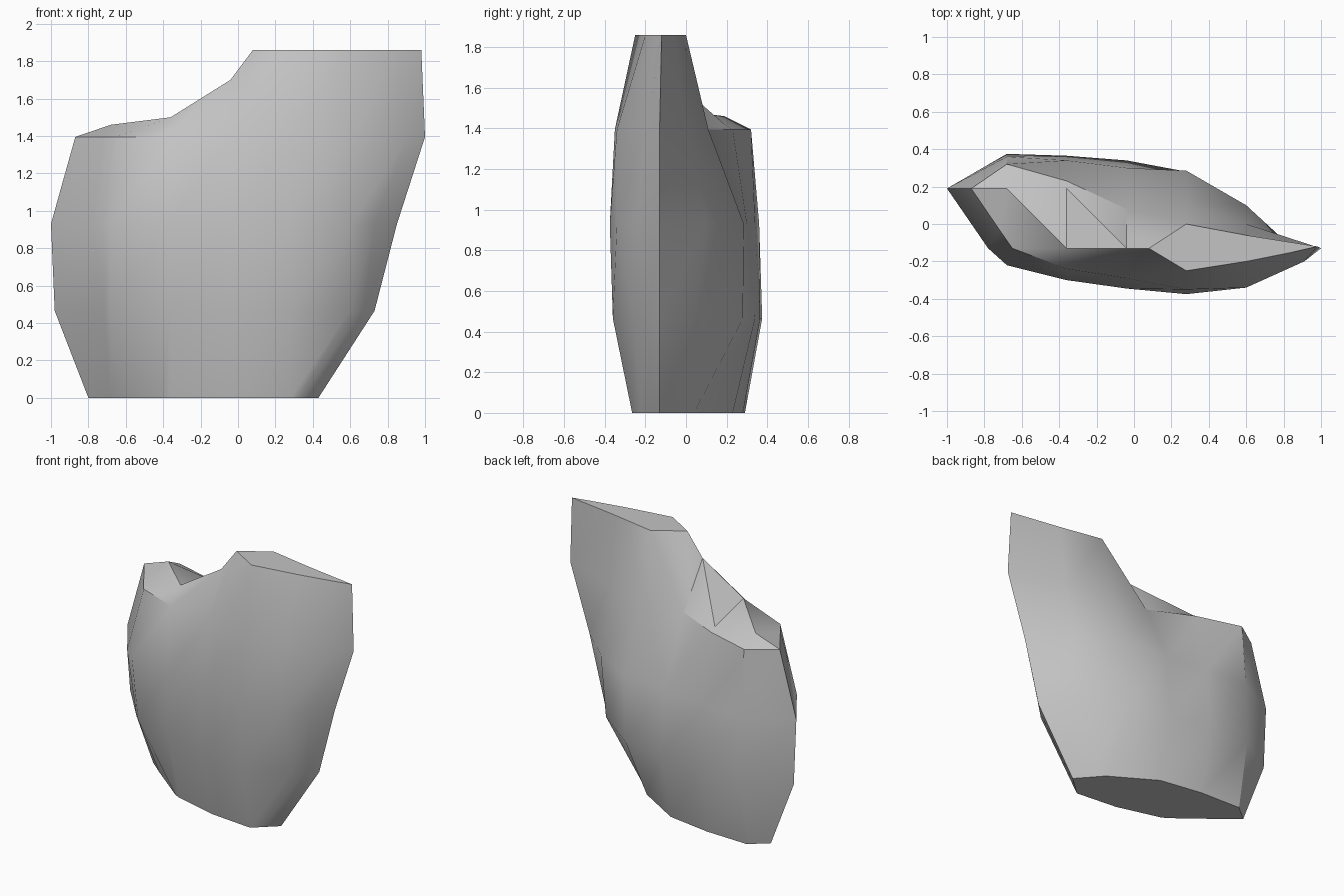
import bpy
import bmesh
import math

cube = bpy.data.objects.get("Cube")
if cube:
    bpy.data.objects.remove(cube, do_unlink=True)

STEP = 0.465                      # height between section levels
FRONT_X = (-0.36, -0.04, 0.28)    # stations shared by all sections
BACK_X = (0.28, -0.04, -0.36, -0.68)


def make_stone_material():
    mat = bpy.data.materials.new("stone_grey")
    colour = (0.55, 0.55, 0.55, 1.0)
    mat.use_nodes = True
    mat.diffuse_color = colour
    shader = next(n for n in mat.node_tree.nodes if n.type == 'BSDF_PRINCIPLED')
    shader.inputs["Base Color"].default_value = colour
    shader.inputs["Roughness"].default_value = 0.8
    return mat


def section(bm, level, left, front, right, back):
    """One closed horizontal outline: left end, front, right end, back."""
    outline = list(left) + list(zip(FRONT_X, front))
    outline += list(right) + list(zip(BACK_X, back))
    return [bm.verts.new((x, y, level * STEP)) for x, y in outline]


def bridge(bm, lower, upper, closed=True):
    """Join two outlines with a strip of quads."""
    count = len(lower)
    for i in range(count if closed else count - 1):
        j = (i + 1) % count
        bm.faces.new((lower[i], lower[j], upper[j], upper[i]))


bm = bmesh.new()

# Body sections from the ground up to the low rim
base = section(bm, 0,
               [(-0.8, 0.19), (-0.68, 0.09), (-0.4, -0.13)],
               (-0.15, -0.235, -0.265),
               [(0.33, -0.22), (0.38, -0.175), (0.43, -0.13), (0.35, -0.04)],
               (0.04, 0.23, 0.28, 0.29))
belly = section(bm, 1,
                [(-0.98, 0.19), (-0.72, -0.11), (-0.68, -0.15)],
                (-0.27, -0.33, -0.36),
                [(0.6, -0.26), (0.67, -0.19), (0.73, -0.13), (0.6, 0.04)],
                (0.28, 0.34, 0.365, 0.375))
waist = section(bm, 2,
                [(-1, 0.19), (-0.78, -0.13), (-0.68, -0.22)],
                (-0.3, -0.345, -0.375),
                [(0.6, -0.34), (0.73, -0.24), (0.85, -0.13), (0.6, 0.1)],
                (0.285, 0.3, 0.34, 0.36))
rim = section(bm, 3,
              [(-0.87, 0.19), (-0.72, -0.03), (-0.65, -0.13)],
              (-0.24, -0.29, -0.35),
              [(0.6, -0.34), (0.91, -0.2), (1, -0.13), (0.6, 0)],
              (0.11, 0.08, 0.23, 0.32))
for lower, upper in ((base, belly), (belly, waist), (waist, rim)):
    bridge(bm, lower, upper)
bm.faces.new(base)

# Raised right side with its flat top
top_outline = [(0.28, -0.25), (0.6, -0.2), (0.85, -0.15),
               (0.98, -0.12), (0.6, -0.06), (0.28, 0)]
top = [bm.verts.new((x, y, 4 * STEP)) for x, y in top_outline]
top_corner = bm.verts.new((0.08, -0.13, 4 * STEP))
(tip, left_a, left_b, front_c, front_d, front_e,
 _, _, _, _, back_e, back_d, back_c, back_left) = rim
bridge(bm, rim[5:11], top, closed=False)
bm.faces.new(top + [top_corner])

# Sloping ridge and shallow shelf on the left side
ridge = bm.verts.new((-0.04, -0.13, 1.7))
saddle = bm.verts.new((-0.36, -0.13, 1.5))
dip = bm.verts.new((-0.36, 0.19, 1.42))
knob = bm.verts.new((-0.68, 0.19, 1.46))
for corners in (
    (front_d, front_e, top[0]), (front_d, top[0], top_corner),
    (front_d, top_corner, ridge),
    (front_c, front_d, ridge), (front_c, ridge, saddle),
    (back_e, back_d, top[-1]), (back_d, top_corner, top[-1]),
    (back_d, ridge, top_corner),
    (back_d, back_c, dip), (back_d, dip, ridge), (ridge, dip, saddle),
    (back_c, back_left, knob), (back_c, knob, dip),
    (back_left, tip, knob), (tip, left_a, knob), (left_a, left_b, knob),
    (left_b, front_c, saddle), (left_b, saddle, knob), (saddle, dip, knob),
):
    bm.faces.new(corners)

bmesh.ops.recalc_face_normals(bm, faces=bm.faces)
mesh = bpy.data.meshes.new("stone_body")
bm.to_mesh(mesh)
bm.free()

stone = bpy.data.objects.new("stone_body", mesh)
bpy.context.collection.objects.link(stone)
mesh.materials.append(make_stone_material())

# Soft shading with crisp edges around the flat cuts
bpy.ops.object.select_all(action='DESELECT')
stone.select_set(True)
bpy.context.view_layer.objects.active = stone
bpy.ops.object.shade_smooth_by_angle(angle=math.radians(35))
